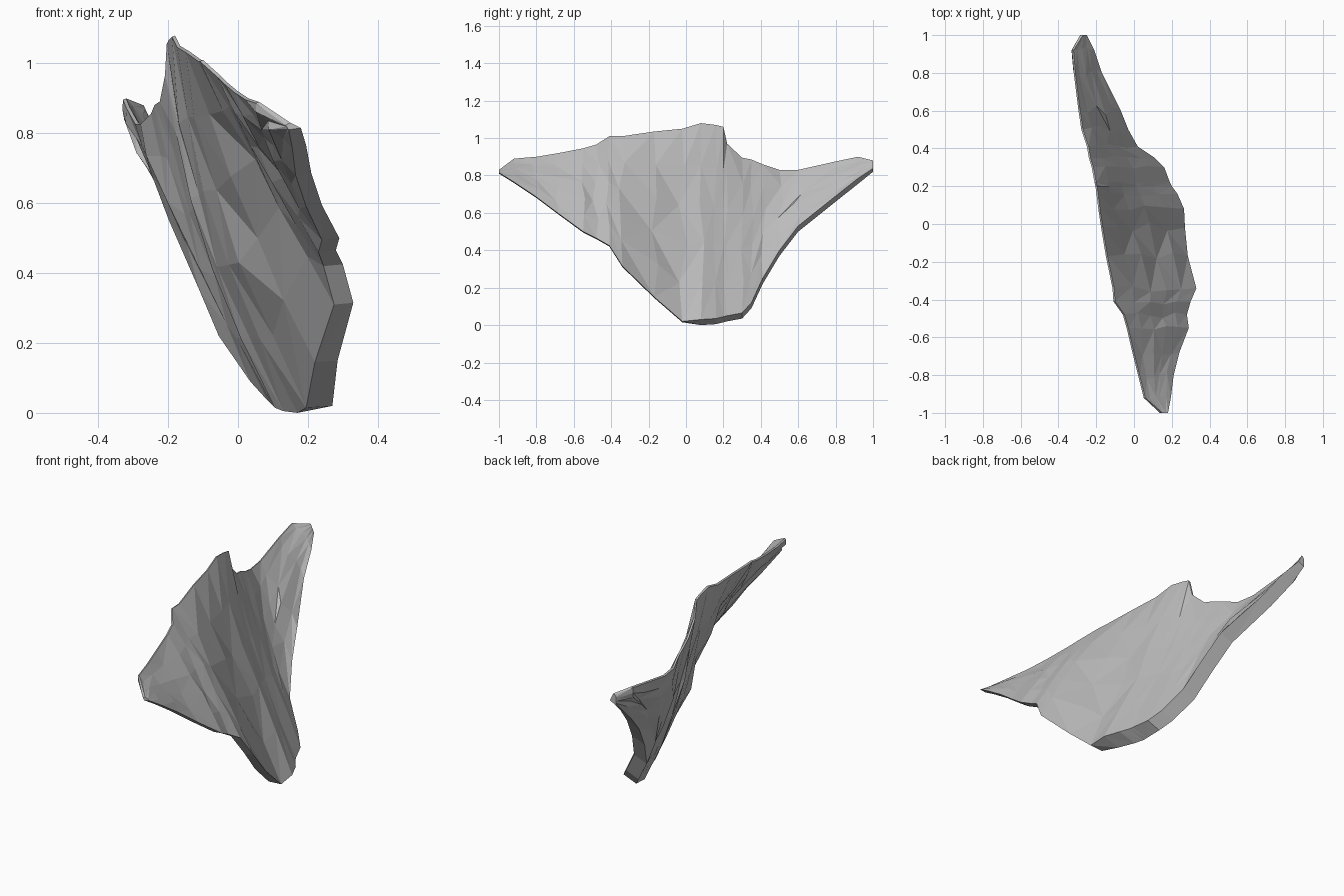
import bpy, bmesh, math, random

if "Cube" in bpy.data.objects:
    bpy.data.objects.remove(bpy.data.objects["Cube"])

random.seed(4)

# Cross-sections along the shard: y, bottom z, bottom x, top z, top x, rim thickness
SECTIONS = [
    (-1.00, .81, .18, .83, .15, .02), (-.92, .76, .195, .89, .06, .025),
    (-.80, .68, .21, .90, .03, .03), (-.68, .59, .24, .92, .00, .03),
    (-.55, .495, .29, .945, -.03, .035), (-.48, .46, .28, .965, -.05, .035),
    (-.41, .42, .30, 1.01, -.10, .04), (-.34, .31, .33, 1.01, -.105, .04),
    (-.17, .145, .285, 1.035, -.14, .05), (-.02, .015, .27, 1.05, -.165, .06),
    (.08, .0, .265, 1.08, -.18, .08), (.16, .005, .23, 1.07, -.19, .085),
    (.20, .015, .20, 1.06, -.195, .08), (.22, .02, .19, .97, -.20, .075),
    (.30, .035, .16, .895, -.215, .06), (.35, .09, .11, .885, -.23, .06),
    (.41, .22, .02, .86, -.24, .06), (.50, .37, -.03, .83, -.27, .06),
    (.60, .50, -.07, .83, -.285, .06), (.80, .66, -.17, .875, -.31, .05),
    (.92, .755, -.21, .90, -.32, .05), (1.00, .82, -.25, .88, -.27, .02),
]
ROWS = 5
LAST = len(SECTIONS) - 1


def bump(y, centre, width):
    return math.exp(-((y - centre) / width) ** 2)


def smooth_top(y, col):
    """Weighted average of the top edge, so the notch stays at the edge."""
    w = [bump(s[0], y, .1) for s in SECTIONS]
    return sum(a * s[col] for a, s in zip(w, SECTIONS)) / sum(w)


def section_ring(i):
    """Front face from bottom to top, then back face from top to bottom."""
    y, zb, xb, zt, xt, th = SECTIONS[i]
    end = i in (0, LAST)
    gap = .05 if end else min(y - SECTIONS[i - 1][0], SECTIONS[i + 1][0] - y)
    lift = min(.03, .3 * (zt - zb)) if y > .05 else .005
    front, back = [], []
    for r in range(ROWS + 1):
        t = r / ROWS
        inner = 0 if end else math.sin(math.pi * t)
        dy = random.uniform(-.3, .3) * gap * inner
        # Inner rows follow the smoothed top edge near the notch
        ztop, xtop = zt, xt
        if r < ROWS and abs(y) < .45:
            ztop, xtop = smooth_top(y, 3), smooth_top(y, 4)
        # Smooth inner face with a shallow hollow in the middle
        x = xb + (xtop - xb) * t
        x += inner * (.012 * bump(y, -.35, .2) - .03 * bump(y, .14, .22))
        x += inner * random.uniform(-.08, .08) * gap
        z0 = zb + lift
        front.append((x, y + dy, z0 + (ztop - z0) * t))
        # Outer face: low ridges, fullest low in the middle
        ridge = (.006 if (i + r) % 2 else -.006) + random.uniform(-.004, .004)
        belly = .012 + .025 * bump(y, -.02, .25) * (1 - t)
        depth = th * (1 - t) + .015 + inner * (belly + ridge)
        back.append((x - depth * (1 if t < 1 else .6), y - dy,
                     zb + (ztop - zb) * t - .004 * t))
    return front + back[::-1]


# Broken shard
bm = bmesh.new()
rings = [[bm.verts.new(p) for p in section_ring(i)] for i in range(LAST + 1)]
n = len(rings[0])
for a, b in zip(rings, rings[1:]):
    for k in range(n):
        m = (k + 1) % n
        # Alternate the diagonals for irregular facets
        if random.random() < .5:
            bm.faces.new((a[k], a[m], b[m]))
            bm.faces.new((a[k], b[m], b[k]))
        else:
            bm.faces.new((a[k], a[m], b[k]))
            bm.faces.new((a[m], b[m], b[k]))
bm.faces.new(rings[0])
bm.faces.new(rings[-1])
bmesh.ops.recalc_face_normals(bm, faces=bm.faces[:])

mesh = bpy.data.meshes.new("shard")
bm.to_mesh(mesh)
bm.free()
shard = bpy.data.objects.new("shard", mesh)
bpy.context.collection.objects.link(shard)

grey = bpy.data.materials.new("stone_grey")
grey.diffuse_color = (.5, .5, .5, 1)
grey.use_nodes = True
grey.node_tree.nodes["Principled BSDF"].inputs["Base Color"].default_value = grey.diffuse_color
mesh.materials.append(grey)
